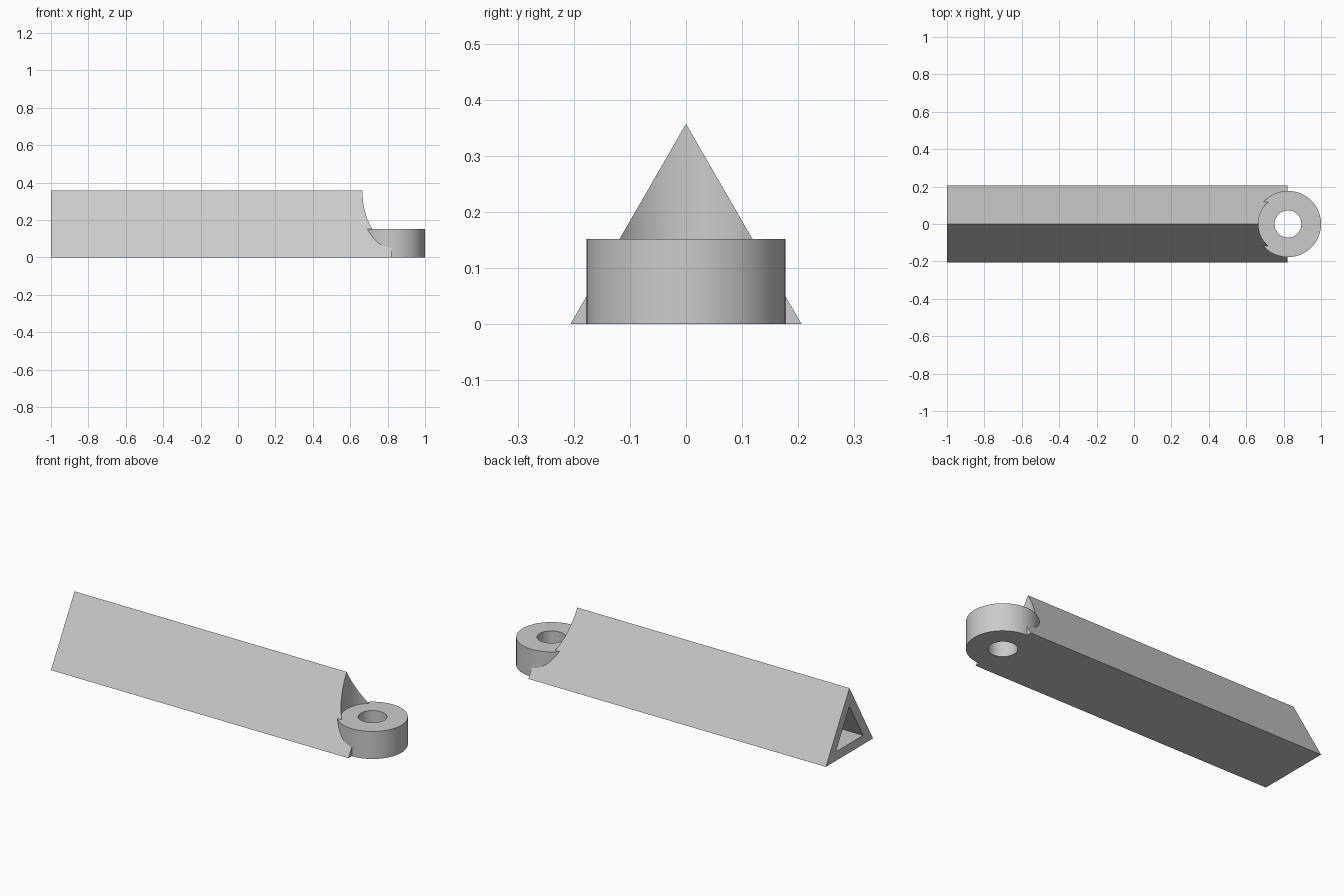
import bpy
import math

if "Cube" in bpy.data.objects:
    bpy.data.objects.remove(bpy.data.objects["Cube"], do_unlink=True)

HALF, HEIGHT = 0.206, 0.357          # triangular bar section
WALL = 0.05
EYE_X, EYE_R, EYE_H = 0.823, 0.177, 0.152

grey = bpy.data.materials.new("light_grey")
grey.use_nodes = True
grey.diffuse_color = (0.6, 0.6, 0.6, 1)
grey.node_tree.nodes["Principled BSDF"].inputs["Base Color"].default_value = grey.diffuse_color


def prism(name, x0, x1, section):
    """Extrude a triangular (y, z) section along x."""
    verts = [(x, y, z) for x in (x0, x1) for y, z in section]
    faces = [(2, 1, 0), (3, 4, 5)]
    faces += [(i, (i + 1) % 3, (i + 1) % 3 + 3, i + 3) for i in range(3)]
    mesh = bpy.data.meshes.new(name)
    mesh.from_pydata(verts, [], faces)
    mesh.materials.append(grey)
    obj = bpy.data.objects.new(name, mesh)
    bpy.context.collection.objects.link(obj)
    return obj


def cylinder(name, radius, z0, z1):
    """Upright cylinder on the axis of the eye."""
    bpy.ops.mesh.primitive_cylinder_add(vertices=96, radius=radius, depth=z1 - z0,
                                        location=(EYE_X, 0, (z0 + z1) / 2))
    obj = bpy.context.object
    obj.name = name
    obj.data.materials.append(grey)
    return obj


def combine(target, tool, operation):
    mod = target.modifiers.new(operation.lower(), 'BOOLEAN')
    mod.operation, mod.object, mod.solver = operation, tool, 'EXACT'
    bpy.ops.object.select_all(action='DESELECT')
    bpy.context.view_layer.objects.active = target
    target.select_set(True)
    bpy.ops.object.modifier_apply(modifier=mod.name)
    bpy.data.objects.remove(tool, do_unlink=True)


# Triangular bar
bar = prism("hollow_bar_with_eye", -1, 0.82, [(-HALF, 0), (HALF, 0), (0, HEIGHT)])

# Blind triangular socket, open at the plain end
inset = WALL * math.sqrt(3)
socket = prism("socket_cutter", -1.1, 0.6,
               [(inset - HALF, WALL), (HALF - inset, WALL), (0, HEIGHT - 2 * WALL)])
combine(bar, socket, 'DIFFERENCE')

# Scooped end above the eye, then the eye itself and its bore
combine(bar, cylinder("scoop_cutter", 0.158, 0.1, 0.5), 'DIFFERENCE')
combine(bar, cylinder("eye", EYE_R, 0, EYE_H), 'UNION')
combine(bar, cylinder("bore_cutter", 0.072, -0.1, 0.5), 'DIFFERENCE')

bpy.ops.object.shade_smooth_by_angle(angle=math.radians(25))
